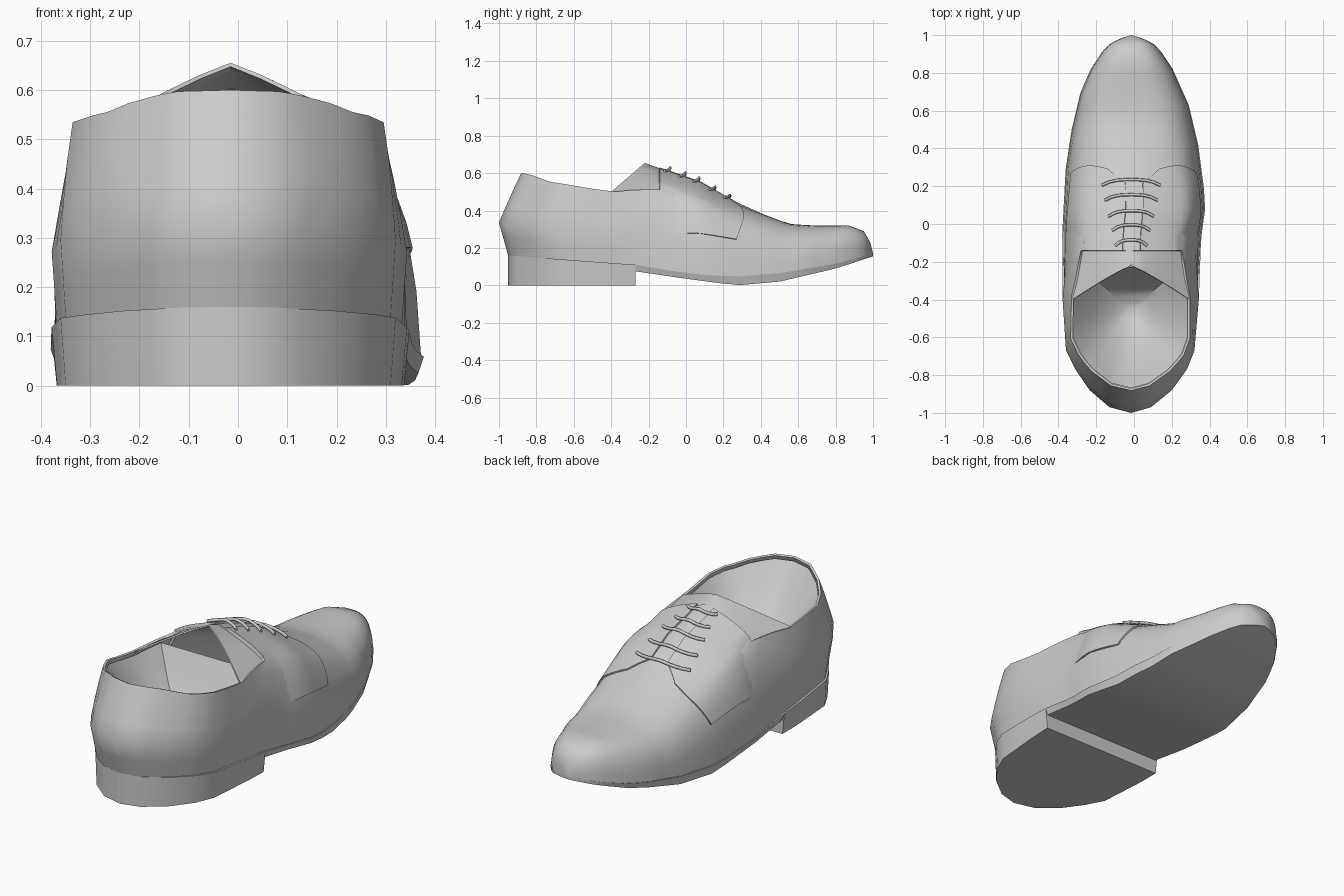
import bpy, bmesh, math

cube = bpy.data.objects.get("Cube")
if cube:
    bpy.data.objects.remove(cube)

leather = bpy.data.materials.new("grey_leather")
leather.use_nodes = True
GREY = (0.6, 0.6, 0.6, 1)
leather.diffuse_color = GREY
leather.node_tree.nodes["Principled BSDF"].inputs["Base Color"].default_value = GREY

# Profiles along the length of the shoe
LEFT = [(-1, -.015), (-.97, -.13), (-.88, -.235), (-.77, -.31), (-.67, -.36), (-.4, -.378), (-.05, -.38),
        (.29, -.362), (.5, -.33), (.69, -.285), (.81, -.235), (.94, -.15), (.98, -.08), (1, -.015)]
RIGHT = [(-1, -.015), (-.97, .09), (-.88, .2), (-.77, .28), (-.67, .32), (-.4, .343), (-.08, .355),
         (.08, .377), (.19, .37), (.42, .34), (.63, .29), (.82, .205), (.94, .125), (.98, .055), (1, -.015)]
WELT = [(-1, .16), (-.27, .11), (0, .065), (.25, .045), (.5, .065), (.8, .115), (1, .17)]
TREAD = [(-.35, .08), (-.27, .075), (0, .035), (.27, 0), (.5, .02), (.8, .09), (1, .155)]
RIDGE = [(-.14, .63), (.07, .56), (.28, .44), (.46, .36), (.56, .328), (.67, .32), (.87, .32), (.95, .29),
         (.985, .23), (1, .17)]
COLLAR = [(-1, .6), (-.95, .595), (-.82, .555), (-.42, .5), (-.14, .51)]
FLARE = [(-.9, .07), (-.82, .1), (-.4, .01)]
TENT = [(.1, .65), (.45, 0)]
WALL = [(0, .97), (.4, 1), (.75, .93), (1, .86)]
HEEL_CURVE = [(0, .93), (.4, 1), (.7, .92), (1, .83)]
PIVOT, THROAT, POWER = -.3, -.14, 2 / 2.8
MIDDLE = -.015


def lerp(table, v):
    if v <= table[0][0]:
        return table[0][1]
    for (a, p), (b, q) in zip(table, table[1:]):
        if v <= b:
            return p + (q - p) * (v - a) / (b - a)
    return table[-1][1]


def centre_half(y):
    a, b = lerp(LEFT, y), lerp(RIGHT, y)
    return (a + b) / 2, (b - a) / 2


def skin(y, deg):
    """Point on the upper: deg runs 0 (left welt) over 90 (ridge) to 180."""
    c, h = centre_half(y)
    side = 1 if deg <= 90 else -1
    th = math.radians(min(deg, 180 - deg))
    zb, zt = lerp(WELT, y), lerp(RIDGE, y)
    cos_p = max(0, math.cos(th)) ** POWER
    rise = math.sin(th) ** POWER
    corner = math.sqrt(.5) ** POWER
    if cos_p < corner:
        # flatten the instep towards a straight-sided ridge
        straight = 1 - (1 - corner) * cos_p / corner
        rise += (straight - rise) * lerp(TENT, y)
    sx, py, z = (.985 - .06 * rise) * cos_p, y, zb + (zt - zb) * rise
    if y < THROAT:
        f = min(1, th / math.radians(45))
        w = min(1, (THROAT - y) / .26)
        wall = lerp(WALL, f) + lerp(FLARE, y) * max(0, f - .4) / .6
        sx += (wall - sx) * w
        z += (zb + (lerp(COLLAR, y) - zb) * f - z) * w
        if y < PIVOT:
            py = PIVOT + (y - PIVOT) * lerp(HEEL_CURVE, f)
    return c + side * h * sx, py, z


def surface_z(x, y):
    c, h = centre_half(y)
    return skin(y, math.degrees(math.acos(min(1, abs(x - c) / h) ** (1 / POWER))))[2]


def finish(name, bm, angle=50, thickness=0):
    bmesh.ops.remove_doubles(bm, verts=bm.verts, dist=.0005)
    bmesh.ops.recalc_face_normals(bm, faces=bm.faces)
    for e in bm.edges:
        e.smooth = not e.is_boundary
    me = bpy.data.meshes.new(name)
    bm.to_mesh(me)
    bm.free()
    me.materials.append(leather)
    ob = bpy.data.objects.new(name, me)
    bpy.context.scene.collection.objects.link(ob)
    bpy.ops.object.select_all(action='DESELECT')
    bpy.context.view_layer.objects.active = ob
    ob.select_set(True)
    bpy.ops.object.shade_smooth_by_angle(angle=math.radians(angle), keep_sharp_edges=True)
    if thickness:
        mod = ob.modifiers.new("thickness", 'SOLIDIFY')
        mod.thickness = thickness
        mod.offset = -1


def grid(name, rows, keep=lambda i, j: True, **kw):
    bm = bmesh.new()
    vs = [[bm.verts.new(p) for p in row] for row in rows]
    for i in range(len(vs) - 1):
        for j in range(len(vs[0]) - 1):
            if keep(i, j):
                bm.faces.new((vs[i][j], vs[i + 1][j], vs[i + 1][j + 1], vs[i][j + 1]))
    bmesh.ops.delete(bm, geom=[v for v in bm.verts if not v.link_faces], context='VERTS')
    finish(name, bm, **kw)


def slab(name, ys, low, squeeze=1):
    """Closed loft following the plan outline, from a lower height up to the welt."""
    bm = bmesh.new()
    rings = []
    for y in ys:
        c, h = centre_half(y)
        py = PIVOT + (y - PIVOT) * squeeze if y < PIVOT else y
        rings.append([bm.verts.new((c + s * h * k, py, z)) for s, k, z in
                      ((1, .97, low(y)), (1, 1, lerp(WELT, y)), (-1, 1, lerp(WELT, y)), (-1, .97, low(y)))])
    for a, b in zip(rings, rings[1:]):
        for k in range(4):
            bm.faces.new((a[k], b[k], b[(k + 1) % 4], a[(k + 1) % 4]))
    bm.faces.new(rings[0])
    bm.faces.new(rings[-1])
    finish(name, bm, angle=35)


# Upper: closed over the toe and instep, open behind the throat
back = [-1, -.97, -.93, -.88, -.82, -.77, -.67, -.54, -.4, -.3, -.22]
front = [THROAT, -.05, .08, .19, .29, .42, .5, .56, .63, .69, .76, .82, .87, .91, .95, .97, .985, 1]
grid("upper", [[skin(y, d) for d in range(0, 181, 9)] for y in back + front],
     keep=lambda i, j: i >= len(back) or j < 5 or j >= 15, thickness=.012)

# Sole and heel block
slab("sole", [-.35, -.27, -.1] + front[1:], lambda y: lerp(TREAD, y))
slab("heel", back[:9] + [-.27], lambda y: 0, squeeze=.93)

# Dished lining that falls from the collar to the footbed
rim = [skin(y, 45) for y in reversed(back)] + [skin(y, 135) for y in back[1:]]
lining = []
for k in range(7):
    r = k / 6
    lining.append([(MIDDLE + (x - MIDDLE) * r * .96, -.45 + (y + .45) * r * .97,
                    .2 + (z - .22) * r ** 1.6) for x, y, z in rim + rim[:1]])
grid("lining", lining)

# Tongue rising behind the throat, with wings down to the collar
rows = []
for k in range(5):
    t = k / 4
    row = []
    for j in range(-5, 6):
        s = abs(j) / 5
        fall = s ** 1.15
        start = skin(-.1, 90 - 9 * j)
        end = (MIDDLE + .062 * j, -.22 - .18 * fall, .655 - .155 * fall)
        row.append([a + (b - a) * t - d * (1 - t) for a, b, d in zip(start, end, (0, 0, .006))])
    rows.append(row)
grid("tongue", rows, thickness=.008)


# Quarters: lapped panels on each side of the lace gap
def quarter(name, side):
    rows = []
    for k in range(9):
        row = []
        for m in range(11):
            s = m / 10
            y_front = .27 + .04 * math.sin(math.pi * s) - .05 * max(0, (s - .8) / .2)
            y = THROAT + (y_front - THROAT) * k / 8
            top = math.degrees(math.acos((.05 / centre_half(y)[1]) ** (1 / POWER)))
            low = 14 + k
            deg = low + (top - low) * s
            x, py, z = skin(y, deg if side > 0 else 180 - deg)
            # the lower rear corner sinks into the upper
            lift = .008 if deg > 44 else min(.008, -.014 + .008 * k)
            r = math.radians(deg)
            row.append((x + side * lift * math.cos(r), py, z + lift * math.sin(r)))
        rows.append(row)
    grid(name, rows, thickness=.012)


quarter("left_quarter", 1)
quarter("right_quarter", -1)

# Laces crossing the gap
for n, (y, reach) in enumerate([(.235, .155), (.155, .14), (.07, .12), (-.005, .1), (-.085, .085)]):
    cu = bpy.data.curves.new(f"lace_{n + 1}", 'CURVE')
    cu.dimensions = '3D'
    cu.bevel_depth = .008
    cu.bevel_resolution = 1
    cu.use_fill_caps = True
    sp = cu.splines.new('POLY')
    sp.points.add(8)
    for k, p in enumerate(sp.points):
        u = k / 4 - 1
        x, py = MIDDLE + u * reach, y - .03 * abs(u) ** 3
        p.co = (x, py, surface_z(x, py) + .018 - .004 * abs(u) ** 3, 1)
    cu.materials.append(leather)
    bpy.context.scene.collection.objects.link(bpy.data.objects.new(cu.name, cu))
